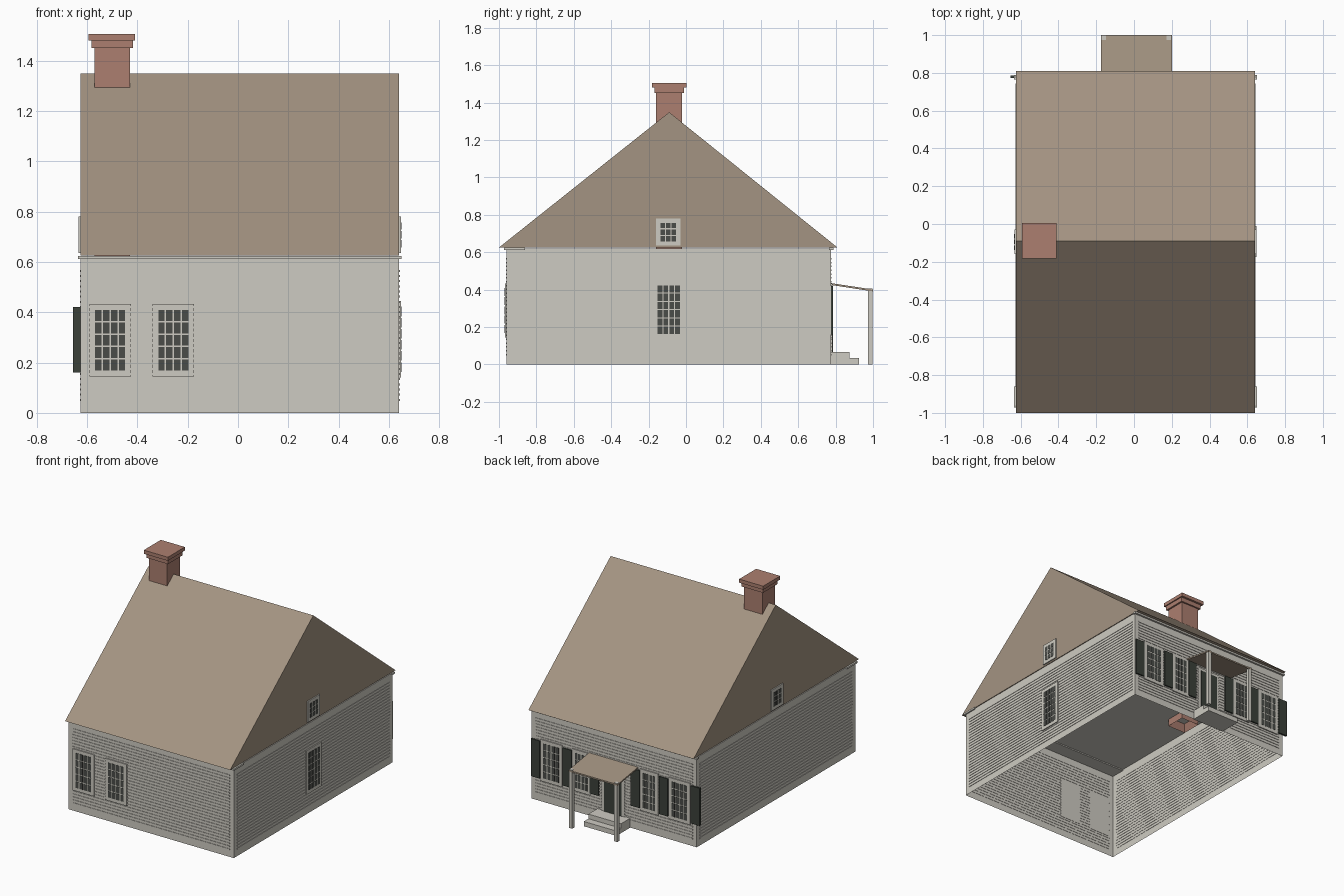
import bpy, bmesh
from mathutils import Vector

cube = bpy.data.objects.get("Cube")
if cube:
    bpy.data.objects.remove(cube, do_unlink=True)


def material(name, rgb):
    m = bpy.data.materials.new(name)
    m.use_nodes = True
    col = [(c / 255 / 12.92) if c < 11 else ((c / 255 + 0.055) / 1.055) ** 2.4 for c in rgb] + [1]
    m.diffuse_color = col
    m.node_tree.nodes["Principled BSDF"].inputs["Base Color"].default_value = col
    return m


WHITE = material("off white paint", (206, 203, 194))
BROWN = material("brown shingle", (164, 148, 130))
BRICK = material("red brick", (172, 127, 112))
GLASS = material("dark glass", (74, 76, 72))
GREEN = material("dark green paint", (59, 65, 58))

# House extents
X0, X1, Y0, Y1, TOP = -0.625, 0.64, -0.96, 0.775, 0.62


def finish(name, bm, mat):
    me = bpy.data.meshes.new(name)
    bm.to_mesh(me)
    bm.free()
    me.materials.append(mat)
    ob = bpy.data.objects.new(name, me)
    bpy.context.collection.objects.link(ob)
    return ob


def add_box(bm, lo, hi):
    lo, hi = Vector(lo), Vector(hi)
    verts = bmesh.ops.create_cube(bm, size=1)["verts"]
    for v in verts:
        v.co = (lo + hi) / 2 + v.co * (hi - lo)


def boxes(name, mat, spans):
    bm = bmesh.new()
    for lo, hi in spans:
        add_box(bm, lo, hi)
    return finish(name, bm, mat)


def on_wall(side, u0, u1, z0, z1, d0, d1):
    """Box span lying on a wall, from depth d0 to d1 outwards."""
    if side in ("front", "back"):
        a, b = (Y0 - d1, Y0 - d0) if side == "front" else (Y1 + d0, Y1 + d1)
        return (u0, a, z0), (u1, b, z1)
    a, b = (X0 - d1, X0 - d0) if side == "right" else (X1 + d0, X1 + d1)
    return (a, u0, z0), (b, u1, z1)


def window(name, side, u, width, z0, z1, cols, rows, rim=0.02):
    boxes(name + "_frame", WHITE, [on_wall(side, u - width / 2, u + width / 2, z0, z1, -0.002, 0.008)])
    pw, ph, gap = (width - 2 * rim) / cols, (z1 - z0 - 2 * rim) / rows, 0.003
    left, low = u - width / 2 + rim, z0 + rim
    boxes(name + "_panes", GLASS, [
        on_wall(side, left + c * pw + gap, left + (c + 1) * pw - gap,
                low + r * ph + gap, low + (r + 1) * ph - gap, 0.006, 0.0095)
        for c in range(cols) for r in range(rows)])


# Walls and ceiling, open underneath
bm = bmesh.new()
add_box(bm, (X0, Y0, 0), (X1, Y1, TOP))
bmesh.ops.delete(bm, geom=[f for f in bm.faces if f.normal.z < -0.5 or
                           f.calc_center_median().z < 0.01], context="FACES_ONLY")
finish("walls", bm, WHITE)

# Clapboard strips on each wall
ROWS, PITCH = 26, 0.0205
for side in ("front", "back", "left", "right"):
    u0, u1 = (-0.595, 0.61) if side in ("front", "back") else (-0.925, 0.745)
    boxes(side + "_siding", WHITE, [
        on_wall(side, u0, u1, 0.048 + i * PITCH, 0.056 + i * PITCH, -0.002, 0.003)
        for i in range(ROWS)])

# Roof prism
bm = bmesh.new()
profile = [(-1.0, 0.625), (0.81, 0.625), (-0.09, 1.348)]
face = bm.faces.new([bm.verts.new((X0, y, z)) for y, z in profile])
ext = bmesh.ops.extrude_face_region(bm, geom=[face])["geom"]
bmesh.ops.translate(bm, vec=(X1 - X0, 0, 0), verts=[v for v in ext if isinstance(v, bmesh.types.BMVert)])
bmesh.ops.recalc_face_normals(bm, faces=bm.faces)
finish("roof", bm, BROWN)

# Eave mouldings
boxes("eave_mouldings", WHITE, [
    ((X0 - 0.01, -0.972, 0.612), (X1 + 0.01, -0.86, 0.624)),
    ((X0 - 0.01, 0.765, 0.612), (X1 + 0.01, 0.788, 0.624))])

# Chimney shaft with a flue hole below, and stepped cap
bm = bmesh.new()
add_box(bm, (-0.57, -0.16, 0.57), (-0.43, -0.022, 1.46))
bm.normal_update()
bottom = [f for f in bm.faces if f.normal.z < -0.5]
bmesh.ops.inset_region(bm, faces=bottom, thickness=0.036)
bmesh.ops.translate(bm, vec=(0, 0, 0.06), verts=bottom[0].verts)
shaft = finish("chimney_shaft", bm, BRICK)
boxes("chimney_cap", BRICK, [
    ((-0.582, -0.169, 1.45), (-0.418, -0.011, 1.481)),
    ((-0.594, -0.182, 1.48), (-0.41, 0.004, 1.505))])

# Windows
window("front_window_a", "front", -0.508, 0.165, 0.145, 0.432, 4, 5)
window("front_window_b", "front", -0.257, 0.165, 0.145, 0.432, 4, 5)
window("side_window", "left", -0.092, 0.165, 0.14, 0.445, 4, 6)
for side in ("left", "right"):
    window(side + "_attic_window", side, -0.095, 0.13, 0.635, 0.78, 3, 3)
for i, (u, w) in enumerate([(0.485, 0.165), (0.255, 0.14), (-0.265, 0.14), (-0.497, 0.165)]):
    window(f"back_window_{i + 1}", "back", u, w, 0.145, 0.432, 4, 5)

# Shutters
boxes("shutters", GREEN, [
    on_wall("back", u - 0.034, u + 0.034, 0.16, 0.42, -0.002, 0.0115)
    for u in (0.604, 0.36, 0.155, -0.16, -0.376, -0.621)])

# Back door
boxes("door_frame", WHITE, [on_wall("back", -0.075, 0.1, 0.06, 0.405, -0.002, 0.007)])
boxes("door", GREEN, [on_wall("back", -0.055, 0.08, 0.065, 0.385, 0.0, 0.01)])

# Porch: steps, posts and sloping roof
boxes("porch_steps", WHITE, [
    ((-0.115, 0.77, 0), (0.135, 0.875, 0.065)),
    ((-0.115, 0.87, 0), (0.135, 0.925, 0.033))])
boxes("porch_posts", WHITE, [
    ((x - 0.012, 0.974, 0), (x + 0.012, 0.998, 0.405)) for x in (-0.16, 0.185)])
canopy = boxes("porch_roof", BROWN, [((-0.175, 0.772, 0.425), (0.2, 1.0, 0.435))])
for v in canopy.data.vertices:
    if v.co.y > 0.9:
        v.co.z -= 0.035
